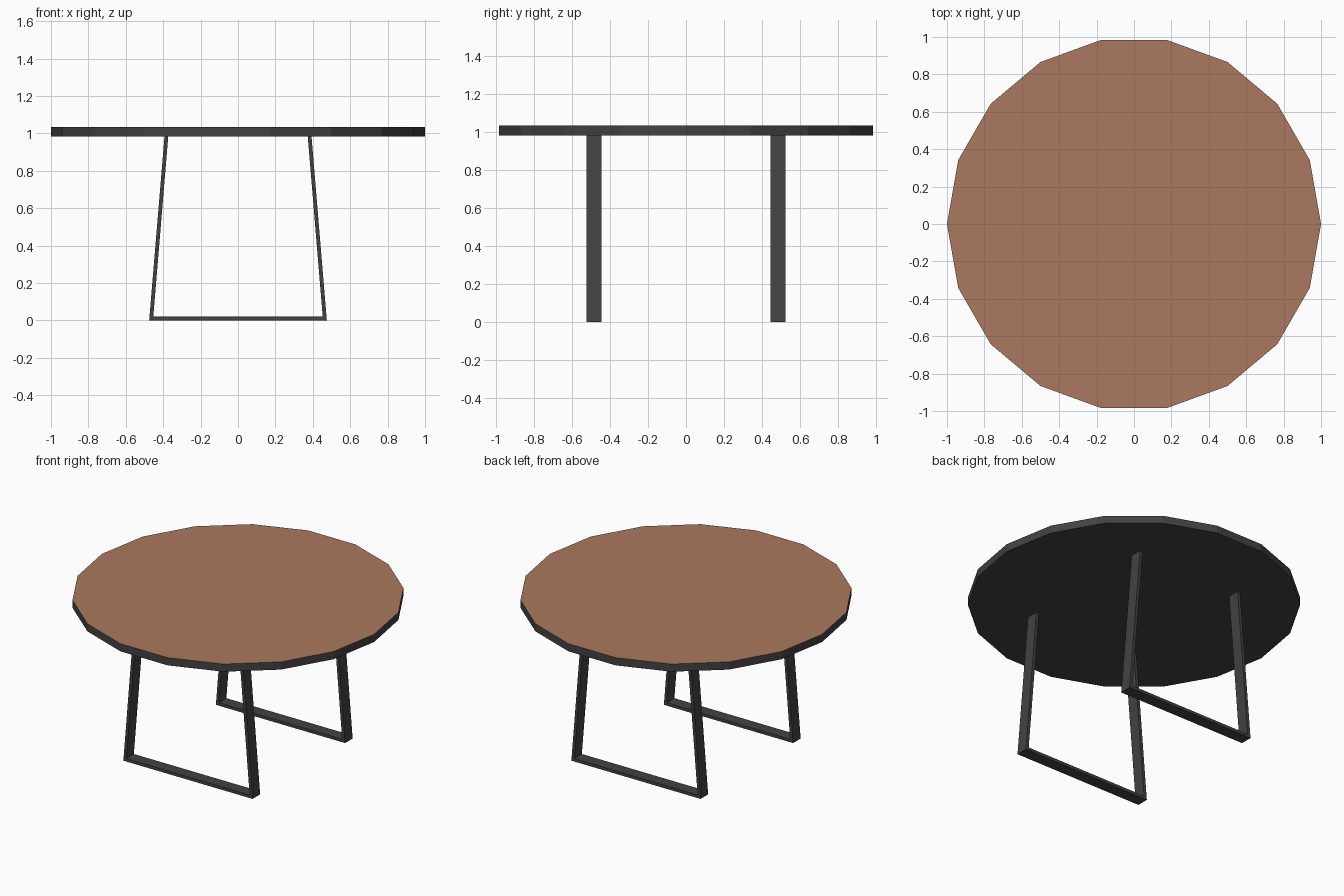
import bpy, bmesh, math

if "Cube" in bpy.data.objects:
    bpy.data.objects.remove(bpy.data.objects["Cube"])


def material(name, rgb):
    m = bpy.data.materials.new(name)
    m.diffuse_color = (*rgb, 1)
    m.use_nodes = True
    m.node_tree.nodes["Principled BSDF"].inputs["Base Color"].default_value = m.diffuse_color
    return m


def prism(name, profile, offset, mats):
    """Extrude a closed outline (list of 3D points) along an offset."""
    bm = bmesh.new()
    face = bm.faces.new([bm.verts.new(p) for p in profile])
    ext = bmesh.ops.extrude_face_region(bm, geom=[face], use_keep_orig=True)
    moved = [v for v in ext["geom"] if isinstance(v, bmesh.types.BMVert)]
    bmesh.ops.translate(bm, verts=moved, vec=offset)
    bmesh.ops.recalc_face_normals(bm, faces=bm.faces)
    # upward faces take the last material of the list
    for f in bm.faces:
        f.material_index = len(mats) - 1 if f.normal.z > 0.9 else 0
    me = bpy.data.meshes.new(name)
    bm.to_mesh(me)
    bm.free()
    for m in mats:
        me.materials.append(m)
    ob = bpy.data.objects.new(name, me)
    bpy.context.collection.objects.link(ob)
    return ob


black = material("black metal", (0.055, 0.055, 0.055))
wood = material("brown wood", (0.41, 0.19, 0.115))

# Round 18-sided tabletop: dark rim and underside, wooden upper face
TOP_Z, UNDER_Z = 1.033, 0.982
ring = [(math.cos(math.tau * i / 18), math.sin(math.tau * i / 18), UNDER_Z)
        for i in range(18)]
prism("tabletop", ring, (0, 0, TOP_Z - UNDER_Z), [black, wood])

# Two sled legs: flat-bar U shapes that splay outwards to the floor
half = [(0.475, 0), (0.393, UNDER_Z), (0.373, UNDER_Z), (0.453, 0.02)]
outline = half + [(-x, z) for x, z in reversed(half)]
for name, y in (("front_leg_frame", -0.525), ("back_leg_frame", 0.446)):
    prism(name, [(x, y, z) for x, z in outline], (0, 0.079, 0), [black])
